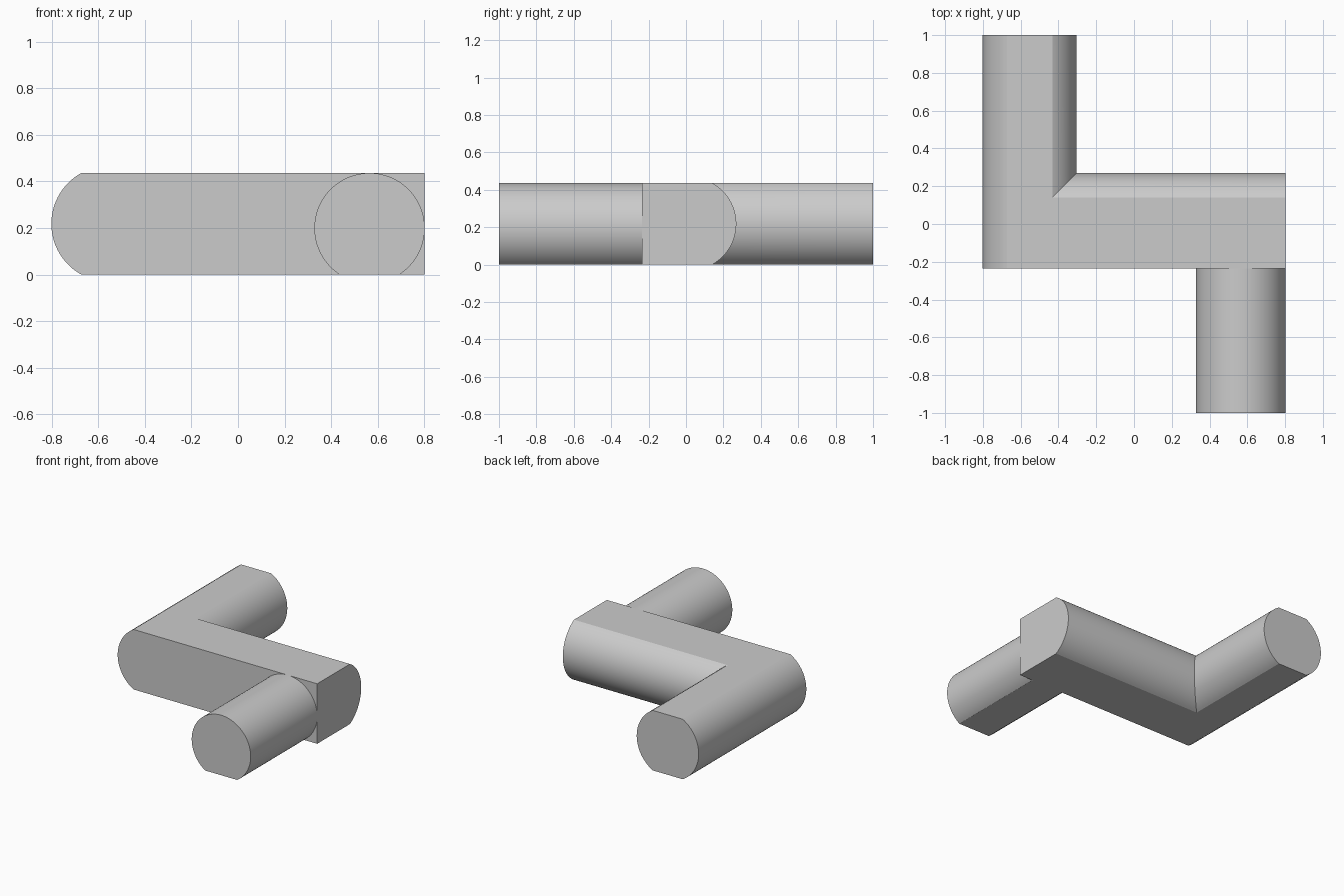
import bpy, bmesh
from math import asin, sin, cos, pi, radians

cube = bpy.data.objects.get("Cube")
if cube:
    bpy.data.objects.remove(cube, do_unlink=True)

HEIGHT = 0.436            # thickness between the two flats
HALF = HEIGHT / 2
RADIUS = 0.249            # rounding of the two main bars
ARM_X, BAR_Y = -0.553, 0.02
FRONT, END_X = -0.236, 0.802
PEG_R = 0.237

grey = bpy.data.materials.new("plain grey")
grey.use_nodes = True
grey.diffuse_color = (0.6, 0.6, 0.6, 1)
grey.node_tree.nodes["Principled BSDF"].inputs["Base Color"].default_value = (0.6, 0.6, 0.6, 1)


def arc(centre, z, radius, start, end, steps=40):
    """Points of an arc as (across, height) pairs."""
    angles = [start + (end - start) * i / steps for i in range(steps + 1)]
    return [(centre + radius * cos(a), z + radius * sin(a)) for a in angles]


def snap(profile):
    """Put the ends of the arcs exactly on the flats."""
    return [(u, 0.0 if abs(z) < 1e-4 else HEIGHT if abs(z - HEIGHT) < 1e-4 else z)
            for u, z in profile]


def prism(name, profile, axis, start, end, cap_end=True):
    """Extrude a closed profile along x or y."""
    def place(u, z, t):
        return (t, u, z) if axis == "x" else (u, t, z)
    bm = bmesh.new()
    first = [bm.verts.new(place(u, z, start)) for u, z in profile]
    last = [bm.verts.new(place(u, z, end)) for u, z in profile]
    n = len(profile)
    for i in range(n):
        j = (i + 1) % n
        bm.faces.new((first[i], first[j], last[j], last[i]))
    bm.faces.new(first[::-1])
    if cap_end:
        bm.faces.new(last)
    bmesh.ops.recalc_face_normals(bm, faces=bm.faces)
    mesh = bpy.data.meshes.new(name)
    bm.to_mesh(mesh)
    bm.free()
    mesh.materials.append(grey)
    obj = bpy.data.objects.new(name, mesh)
    bpy.context.collection.objects.link(obj)
    return obj


flat_angle = asin(HALF / RADIUS)

# Rear arm: rounded on both sides, flat above and below
arm_profile = snap(arc(ARM_X, HALF, RADIUS, -flat_angle, flat_angle)
                   + arc(ARM_X, HALF, RADIUS, pi - flat_angle, pi + flat_angle))
body = prism("angled_body", arm_profile, "y", FRONT, 1.0)

# Cross bar: rounded at the back, square at the front
bar_profile = snap(arc(BAR_Y, HALF, RADIUS, -flat_angle, flat_angle)
                   + [(FRONT, HEIGHT), (FRONT, 0.0)])
bar = prism("cross_bar", bar_profile, "x", ARM_X, END_X)

# Merge arm and bar into one clean elbow
union = body.modifiers.new("join", "BOOLEAN")
union.operation = "UNION"
union.solver = "EXACT"
union.object = bar
bpy.context.view_layer.update()
graph = bpy.context.evaluated_depsgraph_get()
joined = bpy.data.meshes.new_from_object(body.evaluated_get(graph))
body.modifiers.clear()
body.data = joined
bpy.data.objects.remove(bar, do_unlink=True)

# Front peg: round with a flat underside, open where it meets the bar
peg_z = HEIGHT - PEG_R
cut = asin(peg_z / PEG_R)
peg_profile = snap(arc(END_X - PEG_R, peg_z, PEG_R, -cut, pi + cut, 80))
peg = prism("front_peg", peg_profile, "y", -1.0, FRONT, cap_end=False)

# Smooth the round sides, keep the edges of the flats crisp
bpy.ops.object.select_all(action="DESELECT")
for obj in (body, peg):
    obj.select_set(True)
bpy.context.view_layer.objects.active = body
bpy.ops.object.shade_smooth_by_angle(angle=radians(15))
